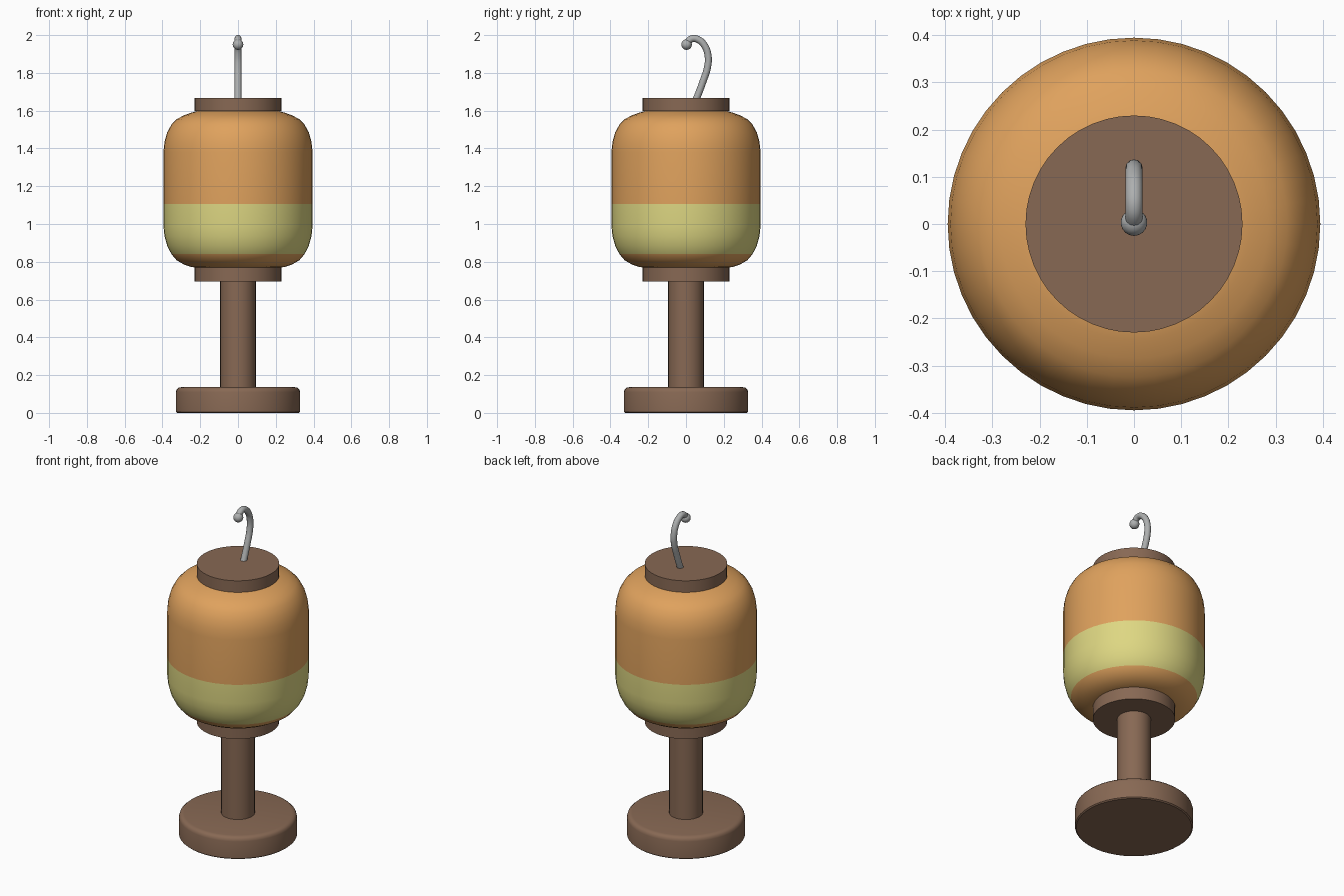
import bpy, bmesh, math

if "Cube" in bpy.data.objects:
    bpy.data.objects.remove(bpy.data.objects["Cube"])


def material(name, rgb):
    m = bpy.data.materials.new(name)
    m.diffuse_color = (*rgb, 1)
    m.use_nodes = True
    m.node_tree.nodes["Principled BSDF"].inputs["Base Color"].default_value = m.diffuse_color
    return m


BROWN = material("brown wood", (0.245, 0.14, 0.088))
ORANGE = material("orange paper", (0.74, 0.36, 0.11))
YELLOW = material("yellow band", (0.73, 0.68, 0.225))
GREY = material("grey metal", (0.42, 0.43, 0.43))


def finish(obj, angle=40):
    bpy.ops.object.select_all(action='DESELECT')
    obj.select_set(True)
    bpy.context.view_layer.objects.active = obj
    bpy.ops.object.shade_smooth_by_angle(angle=math.radians(angle))


def lathe(name, profile, mats, rule=None, sides=48):
    """Spin (radius, height) points around z and close both ends."""
    bm = bmesh.new()
    rings = [[bm.verts.new((r * math.cos(2 * math.pi * i / sides),
                            r * math.sin(2 * math.pi * i / sides), z))
              for i in range(sides)] for r, z in profile]
    for a, b in zip(rings, rings[1:]):
        for i in range(sides):
            j = (i + 1) % sides
            bm.faces.new((a[i], a[j], b[j], b[i]))
    bm.faces.new(rings[0][::-1])
    bm.faces.new(rings[-1])
    if rule:
        for f in bm.faces:
            f.material_index = rule(f.calc_center_median().z)
    mesh = bpy.data.meshes.new(name)
    bm.to_mesh(mesh)
    bm.free()
    for m in mats:
        mesh.materials.append(m)
    obj = bpy.data.objects.new(name, mesh)
    bpy.context.collection.objects.link(obj)
    finish(obj)
    return obj


# Foot with a rounded top edge, and the post
lathe("base", [(0.322, 0), (0.329, 0.006), (0.329, 0.11), (0.325, 0.124),
               (0.315, 0.133), (0.30, 0.136)], [BROWN])
lathe("post", [(0.094, 0.12), (0.094, 0.71)], [BROWN], sides=32)

# Caps below and above the lantern
lathe("lower_cap", [(0.23, 0.695), (0.23, 0.772)], [BROWN])
lathe("upper_cap", [(0.23, 1.597), (0.23, 1.668)], [BROWN])

# Lantern body: rounded barrel, yellow band chosen by height
body = [(0.21, 0.768), (0.245, 0.772), (0.285, 0.785), (0.325, 0.808),
        (0.352, 0.84), (0.375, 0.885), (0.389, 0.935), (0.395, 0.99),
        (0.395, 1.105), (0.395, 1.38), (0.389, 1.435), (0.375, 1.485),
        (0.352, 1.527), (0.325, 1.555), (0.285, 1.576), (0.245, 1.59),
        (0.21, 1.60)]
lathe("lantern_body", body, [ORANGE, YELLOW],
      lambda z: 1 if 0.84 < z < 1.105 else 0)

# Curved hook rising from the upper cap
path = [(0.045, 1.64), (0.062, 1.68), (0.092, 1.76), (0.114, 1.83),
        (0.117, 1.89), (0.098, 1.945), (0.065, 1.976), (0.035, 1.982),
        (0.012, 1.967), (0.003, 1.95)]
curve = bpy.data.curves.new("hook", 'CURVE')
curve.dimensions = '3D'
curve.bevel_depth = 0.0185
curve.bevel_resolution = 4
curve.use_fill_caps = True
spline = curve.splines.new('BEZIER')
spline.bezier_points.add(len(path) - 1)
for p, (y, z) in zip(spline.bezier_points, path):
    p.co = (0, y, z)
    p.handle_left_type = p.handle_right_type = 'AUTO'
spline.resolution_u = 5
curve.materials.append(GREY)
hook = bpy.data.objects.new("hook", curve)
bpy.context.collection.objects.link(hook)

# Ball on the hook's tip
bpy.ops.mesh.primitive_uv_sphere_add(segments=24, ring_count=14, radius=0.028,
                                     location=(0, 0.003, 1.95))
ball = bpy.context.object
ball.name = "hook_ball"
ball.data.materials.append(GREY)
finish(ball)
